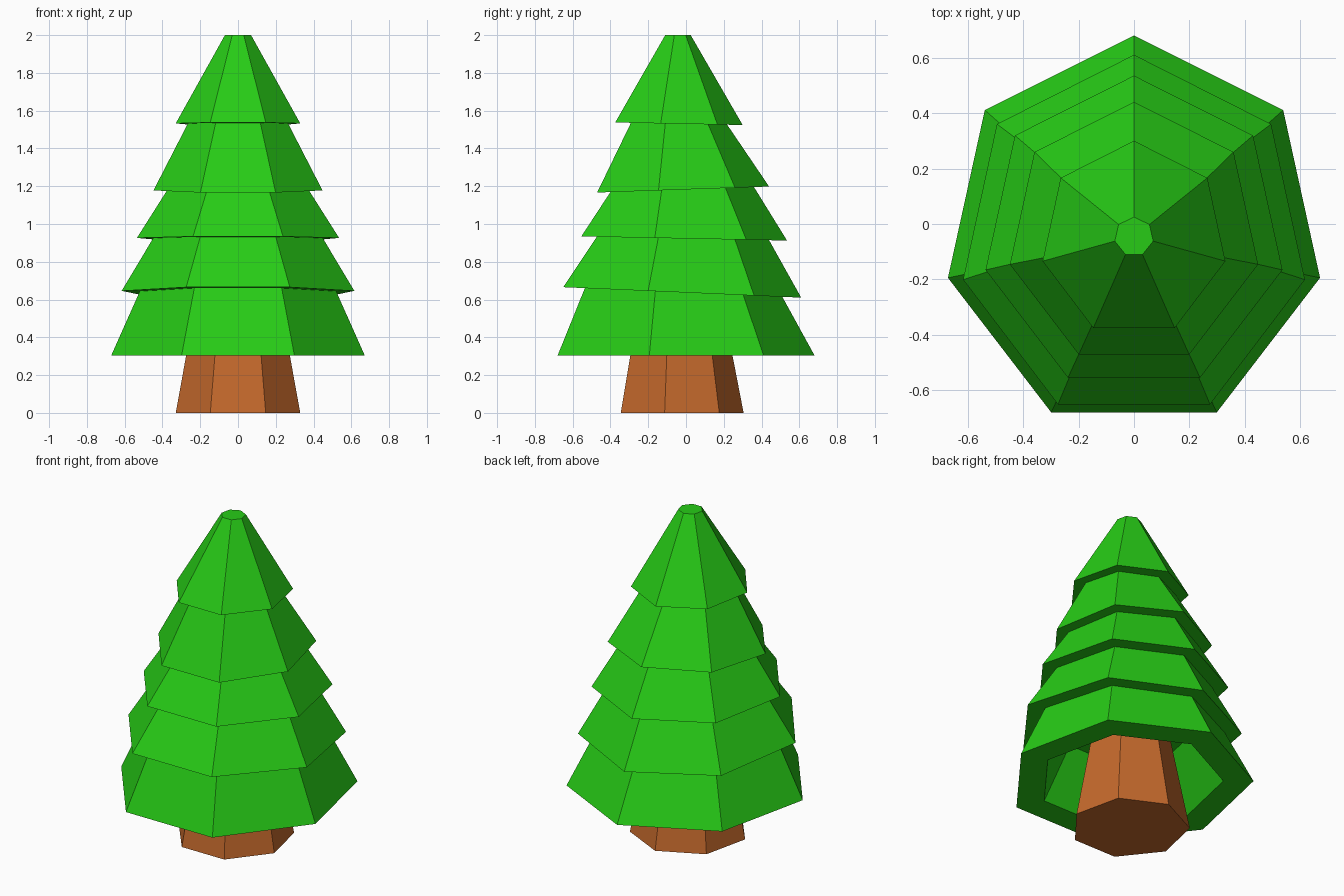
import bpy, bmesh
from math import sin, cos, tau

if "Cube" in bpy.data.objects:
    bpy.data.objects.remove(bpy.data.objects["Cube"])

SIDES = 7


def loft(name, rings, color):
    """Skin 7-sided rings (rx, ry, centre y, z, tilt along y) and cap both ends."""
    bm = bmesh.new()
    loops = []
    for rx, ry, cy, z, tilt in rings:
        loop = []
        for i in range(SIDES):
            a = tau * i / SIDES
            y = cy + ry * cos(a)
            loop.append(bm.verts.new((rx * sin(a), y, z + tilt * y)))
        loops.append(loop)
    for a, b in zip(loops, loops[1:]):
        for i in range(SIDES):
            j = (i + 1) % SIDES
            bm.faces.new((a[i], a[j], b[j], b[i]))
    bm.faces.new(loops[0])
    bm.faces.new(loops[-1])
    bmesh.ops.recalc_face_normals(bm, faces=bm.faces[:])
    mesh = bpy.data.meshes.new(name)
    bm.to_mesh(mesh)
    bm.free()
    mat = bpy.data.materials.new(name + "_color")
    mat.diffuse_color = color
    mat.use_nodes = True
    mat.node_tree.nodes["Principled BSDF"].inputs["Base Color"].default_value = mat.diffuse_color
    mesh.materials.append(mat)
    obj = bpy.data.objects.new(name, mesh)
    bpy.context.collection.objects.link(obj)
    return obj


# Foliage: stacked skirts, each an outer rim then a step in to the next tier
foliage = [
    (0.071, 0.071, -0.046, 2.00, 0),
    (0.338, 0.355, -0.055, 1.53, -0.02),
    (0.272, 0.268, -0.05, 1.53, -0.02),
    (0.459, 0.479, -0.039, 1.183, 0.035),
    (0.385, 0.40, -0.04, 1.183, 0.035),
    (0.549, 0.573, -0.038, 0.923, -0.02),
    (0.46, 0.48, -0.04, 0.923, -0.02),
    (0.632, 0.663, -0.053, 0.637, -0.044),
    (0.533, 0.55, -0.04, 0.637, -0.044),
    (0.688, 0.715, -0.035, 0.305, 0),
    # hollow underside around the trunk
    (0.52, 0.54, -0.035, 0.305, 0),
    (0.36, 0.38, -0.037, 0.63, 0),
]
loft("foliage", foliage, (0.02, 0.6, 0.008, 1))

# Trunk: tapered, running up into the hollow
trunk = [
    (0.338, 0.342, -0.037, 0.0, 0),
    (0.221, 0.223, -0.04, 0.63, 0),
]
loft("trunk", trunk, (0.55, 0.14, 0.025, 1))
